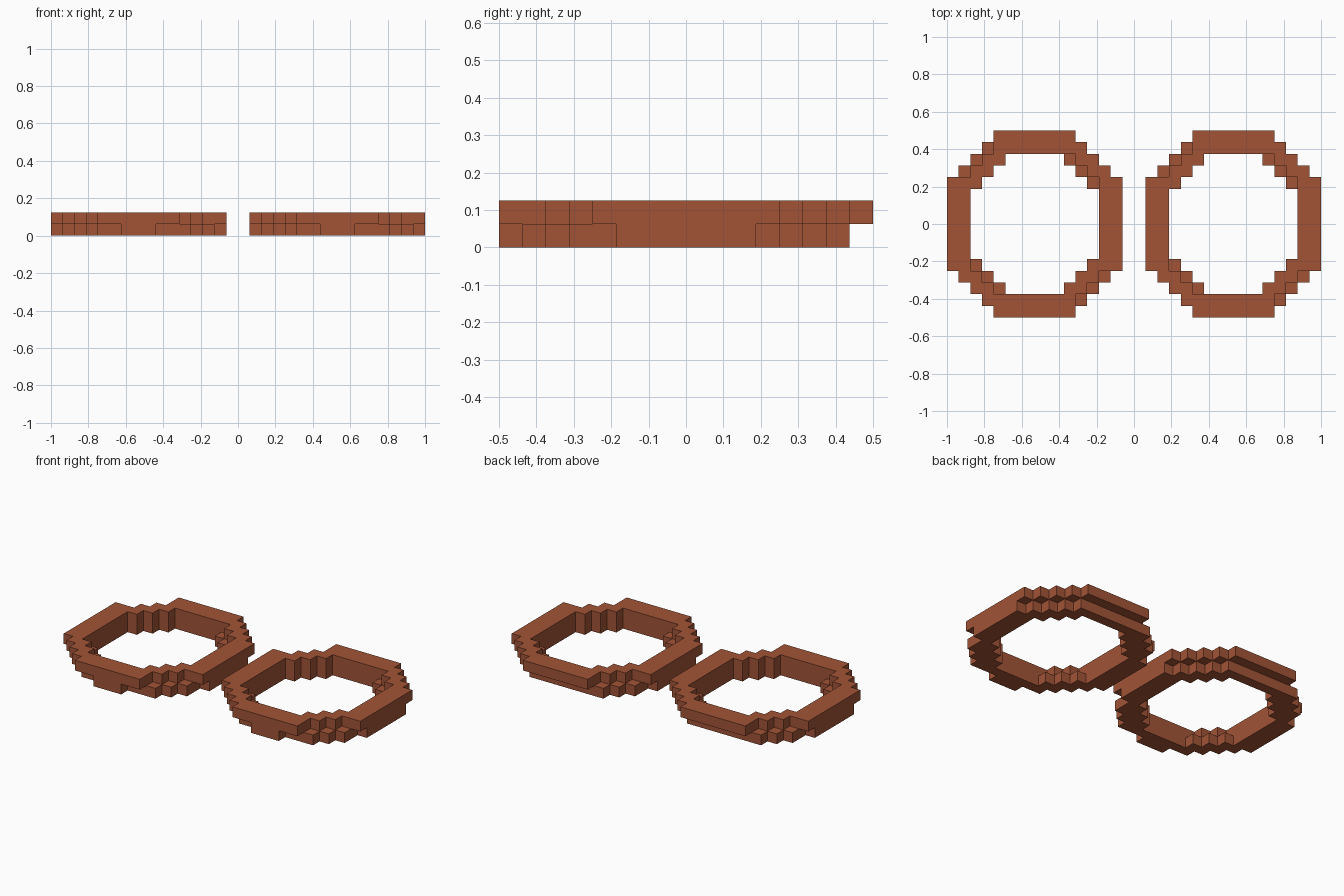
import bpy, bmesh, math

if "Cube" in bpy.data.objects:
    bpy.data.objects.remove(bpy.data.objects["Cube"])

U = 1 / 16  # block size

mat = bpy.data.materials.new("rust brown")
mat.diffuse_color = (0.36, 0.087, 0.037, 1)
mat.use_nodes = True
mat.node_tree.nodes["Principled BSDF"].inputs["Base Color"].default_value = mat.diffuse_color

# For each block row away from the middle: (inner, outer) reach in x.
# An inner reach of 8 closes the row across the ring.
SIDE = [(14, 16)] * 3
PROFILES = {
    # upper layer: wide towards back-right / front-left, narrow on the other diagonal
    (1, True): SIDE + [(14, 16), (13, 15), (12, 14), (8, 13), (8, 12)],
    (1, False): SIDE + [(13, 16), (12, 14), (11, 13), (8, 12), (8, 12)],
    # lower layer: the opposite diagonal is the wide one
    (0, True): SIDE + [(13, 15), (12, 14), (11, 13), (8, 12)],
    (0, False): SIDE + [(13, 15), (12, 15), (11, 14), (8, 13)],
}


def ring_cells():
    cells = set()
    for z in (0, 1):
        for sx in (1, -1):
            for sy in (1, -1):
                for r, (a, b) in enumerate(PROFILES[z, sx == sy]):
                    y = r if sy > 0 else -1 - r
                    for x in range(a, b):
                        cells.add((x if sx > 0 else 16 - x, y, z))
    # small tab on the front of the lower layer
    cells |= {(x, -8, 0) for x in range(7, 10)}
    return cells


def build_ring(name, shift):
    cells = ring_cells()
    bm = bmesh.new()
    verts = {}

    def vert(p):
        if p not in verts:
            verts[p] = bm.verts.new(((p[0] + shift) * U, p[1] * U, p[2] * U))
        return verts[p]

    # outer skin of the blocks only
    for c in cells:
        for axis in range(3):
            for d in (0, 1):
                n = list(c)
                n[axis] += 2 * d - 1
                if tuple(n) in cells:
                    continue
                quad = []
                for i, j in ((0, 0), (1, 0), (1, 1), (0, 1)):
                    p = list(c)
                    p[axis] += d
                    p[(axis + 1) % 3] += i
                    p[(axis + 2) % 3] += j
                    quad.append(vert(tuple(p)))
                bm.faces.new(quad if d else quad[::-1])
    # merge flat areas
    bmesh.ops.dissolve_limit(bm, angle_limit=math.radians(1),
                             verts=bm.verts[:], edges=bm.edges[:])
    me = bpy.data.meshes.new(name)
    bm.to_mesh(me)
    bm.free()
    me.materials.append(mat)
    ob = bpy.data.objects.new(name, me)
    bpy.context.collection.objects.link(ob)


build_ring("right_ring", 0)
build_ring("left_ring", -17)
